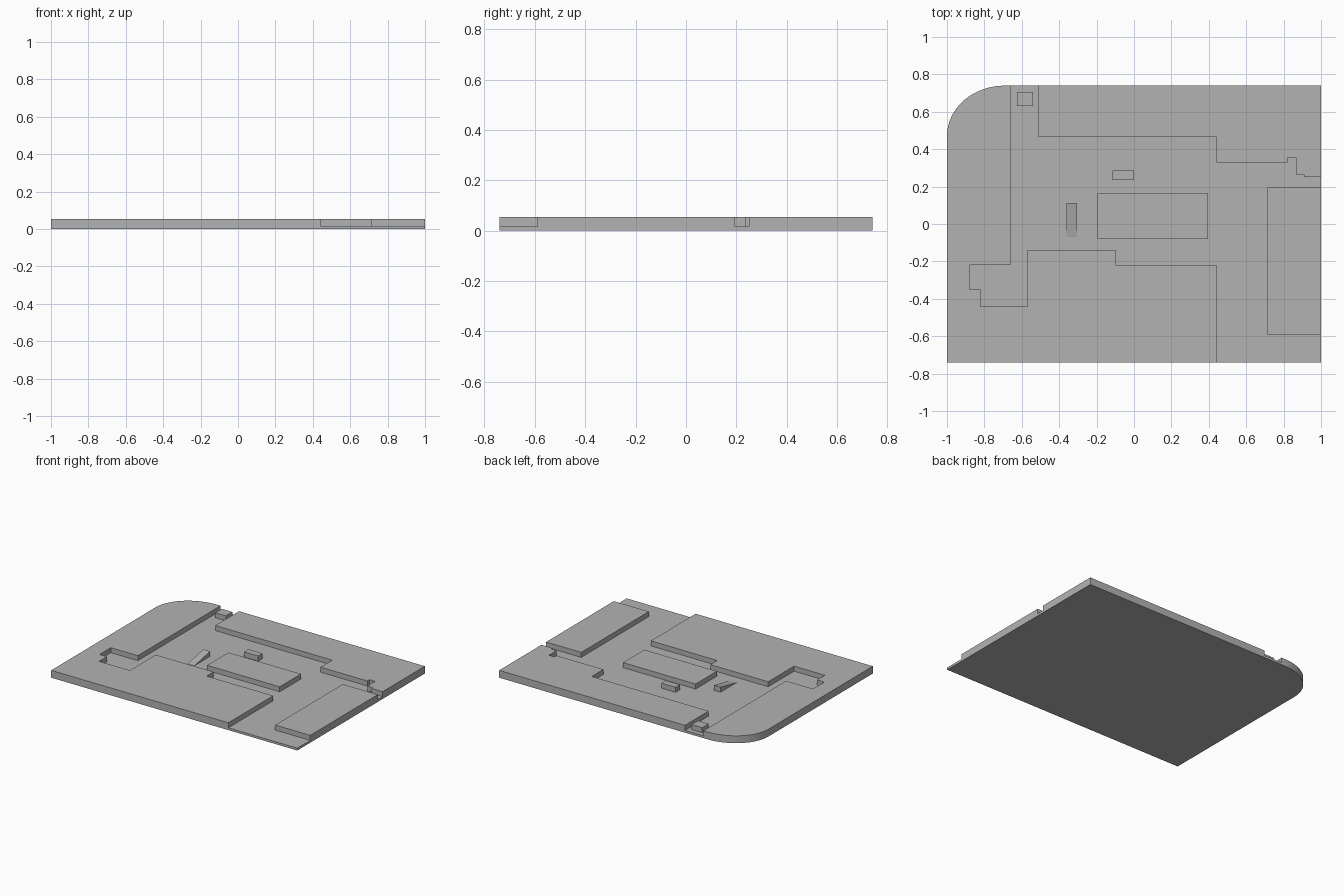
import bpy, bmesh
from math import sin, cos, pi

cube = bpy.data.objects.get("Cube")
if cube:
    bpy.data.objects.remove(cube, do_unlink=True)

grey = bpy.data.materials.new("light grey")
grey.use_nodes = True
colour = (0.45, 0.45, 0.45, 1)
grey.diffuse_color = colour
grey.node_tree.nodes["Principled BSDF"].inputs["Base Color"].default_value = colour

BASE, TOP = 0.017, 0.054
EDGE = 0.74


def slab(name, outline, z0=BASE, z1=TOP):
    """Extrude a flat outline upward from z0 to z1."""
    bm = bmesh.new()
    face = bm.faces.new([bm.verts.new((x, y, z0)) for x, y in outline])
    up = bmesh.ops.extrude_face_region(bm, geom=[face])["geom"]
    for v in up:
        if isinstance(v, bmesh.types.BMVert):
            v.co.z = z1
    bmesh.ops.recalc_face_normals(bm, faces=bm.faces)
    mesh = bpy.data.meshes.new(name)
    bm.to_mesh(mesh)
    bm.free()
    mesh.materials.append(grey)
    obj = bpy.data.objects.new(name, mesh)
    bpy.context.collection.objects.link(obj)
    return obj


def rect(x0, x1, y0, y1):
    return [(x0, y0), (x1, y0), (x1, y1), (x0, y1)]


# rounded corner shared by the ground plate and the wing above it
corner = [(-0.69 - 0.31 * sin(a), 0.47 + 0.27 * cos(a))
          for a in (i * pi / 32 for i in range(17))]

slab("ground_plate", corner + [(-1, -EDGE), (1, -EDGE), (1, EDGE)], 0, BASE)

# stepped wing along the front and rounded side
slab("front_wing", corner + [
    (-1, -EDGE), (0.44, -EDGE), (0.44, -0.22), (-0.10, -0.22), (-0.10, -0.14),
    (-0.57, -0.14), (-0.57, -0.44), (-0.82, -0.44), (-0.82, -0.35),
    (-0.88, -0.35), (-0.88, -0.22), (-0.66, -0.22), (-0.66, EDGE)])

# stepped wing along the back
slab("back_wing", [
    (-0.51, EDGE), (-0.51, 0.465), (0.44, 0.465), (0.44, 0.33), (0.82, 0.33),
    (0.82, 0.355), (0.865, 0.355), (0.865, 0.265), (0.91, 0.265),
    (0.91, 0.25), (1, 0.25), (1, EDGE)])

# free-standing blocks
slab("side_block", rect(0.715, 1, -0.59, 0.195))
slab("centre_block", rect(-0.195, 0.395, -0.08, 0.167))
slab("small_block", rect(-0.115, 0, 0.235, 0.285))
slab("entrance_block", rect(-0.625, -0.54, 0.63, 0.705))

# ramp rising toward the back
ramp = slab("ramp", rect(-0.36, -0.305, -0.07, 0.112), 0.014)
for v in ramp.data.vertices:
    if v.co.z > BASE and v.co.y < 0:
        v.co.z = BASE + 0.001
